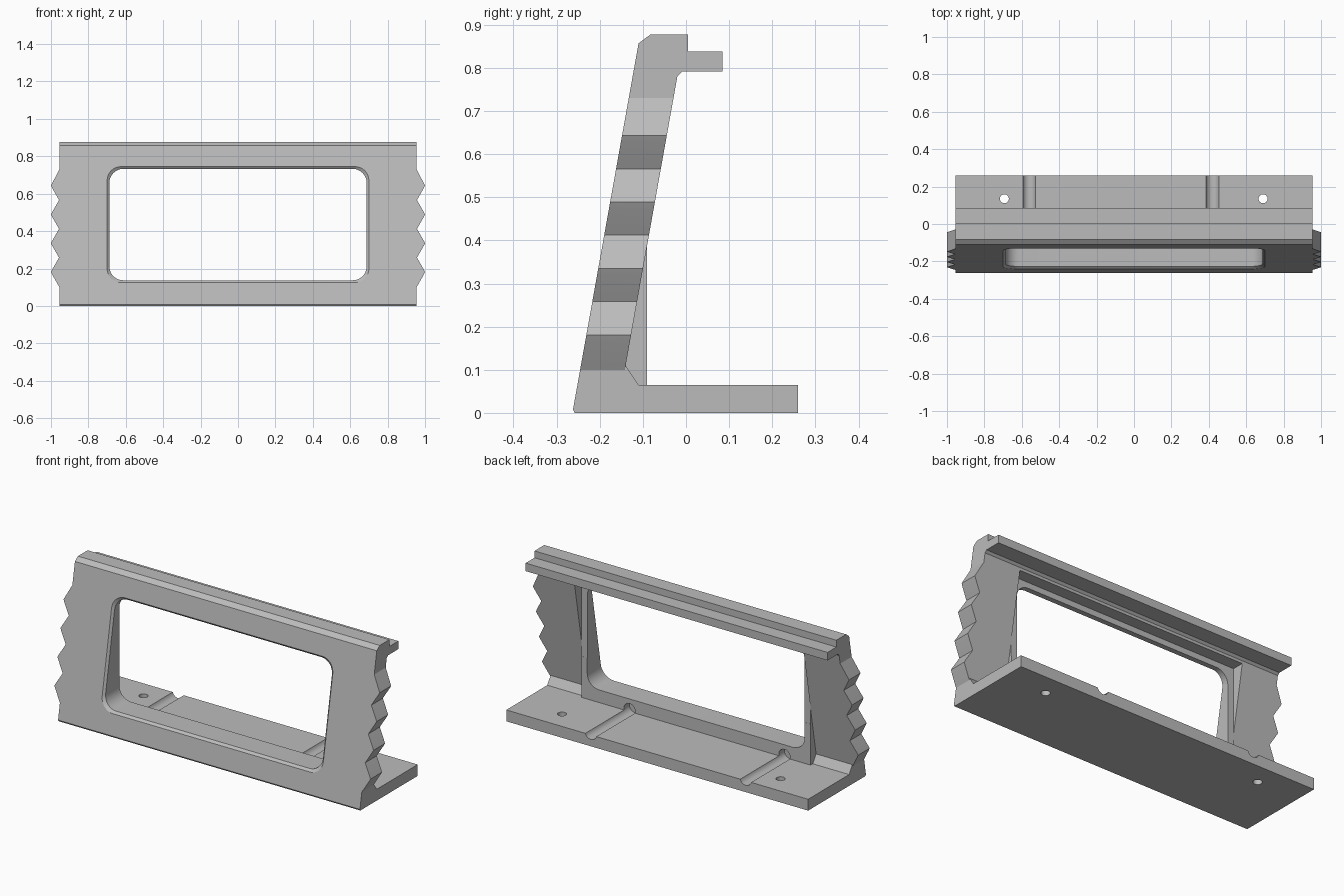
import bpy
import bmesh
from math import sin, cos, pi, radians

cube = bpy.data.objects.get("Cube")
if cube:
    bpy.data.objects.remove(cube, do_unlink=True)

grey = bpy.data.materials.new("plain_grey")
grey.use_nodes = True
colour = (0.5, 0.5, 0.5, 1)
grey.diffuse_color = colour
grey.node_tree.nodes["Principled BSDF"].inputs["Base Color"].default_value = colour

HALF = 0.955          # half width of the extruded body


def front_y(z):
    return -0.262 + (z - 0.008) * 0.179


def back_y(z):
    return -0.14 + (z - 0.11) * 0.179


def loft(name, rings):
    """Closed solid through rings of equal point count."""
    bm = bmesh.new()
    rows = [[bm.verts.new(p) for p in ring] for ring in rings]
    for a, b in zip(rows, rows[1:]):
        for i in range(len(a)):
            j = (i + 1) % len(a)
            bm.faces.new((a[i], a[j], b[j], b[i]))
    bm.faces.new(rows[0])
    bm.faces.new(rows[-1])
    bmesh.ops.recalc_face_normals(bm, faces=bm.faces)
    mesh = bpy.data.meshes.new(name)
    bm.to_mesh(mesh)
    bm.free()
    mesh.materials.append(grey)
    obj = bpy.data.objects.new(name, mesh)
    bpy.context.collection.objects.link(obj)
    return obj


def prism_x(name, profile, half):
    return loft(name, [[(x, y, z) for y, z in profile] for x in (-half, half)])


def circle(r, n=24):
    return [(r * cos(2 * pi * i / n), r * sin(2 * pi * i / n)) for i in range(n)]


def combine(obj, tool, operation):
    mod = obj.modifiers.new(tool.name, "BOOLEAN")
    mod.operation = operation
    mod.solver = "EXACT"
    mod.object = tool
    bpy.context.view_layer.update()
    deps = bpy.context.evaluated_depsgraph_get()
    result = bpy.data.meshes.new_from_object(obj.evaluated_get(deps))
    obj.modifiers.clear()
    obj.data = result
    bpy.data.objects.remove(tool, do_unlink=True)


def smooth(obj):
    bpy.ops.object.select_all(action="DESELECT")
    obj.select_set(True)
    bpy.context.view_layer.objects.active = obj
    bpy.ops.object.shade_smooth_by_angle(angle=radians(30))


# Base, leaning panel and top rail share one side profile
body = prism_x("stand_body", [
    (-0.258, 0), (0.26, 0), (0.26, 0.065), (-0.11, 0.065), (-0.14, 0.11),
    (back_y(0.78), 0.78), (-0.008, 0.792), (0.085, 0.792), (0.085, 0.838),
    (0.005, 0.838), (0.005, 0.877), (-0.083, 0.877), (front_y(0.857), 0.857),
    (-0.262, 0.008)], HALF)

# Upright frame behind the window, and the flat pocket above it
frame = prism_x("window_frame", [
    (-0.2, 0.03), (-0.09, 0.03), (-0.09, 0.45), (-0.13, 0.45)], 0.725)
combine(body, frame, "UNION")
pocket = prism_x("pocket_cutter", [
    (-0.0905, 0.3), (0.05, 0.3), (0.05, 0.766), (-0.0905, 0.766)], 0.725)
combine(body, pocket, "DIFFERENCE")


# Rounded window opening with a chamfered front edge
def window_ring(grow, y_rule, r=0.075):
    w, h = 0.688 + grow, 0.298 + grow
    ring = []
    for k, (sx, sz) in enumerate([(1, 1), (-1, 1), (-1, -1), (1, -1)]):
        for i in range(9):
            a = (k + i / 8) * pi / 2
            x = sx * (w - r) + r * cos(a)
            z = 0.435 + sz * (h - r) + r * sin(a)
            ring.append((x, y_rule(z), z))
    return ring


window = loft("window_cutter", [
    window_ring(0.022, lambda z: front_y(z) - 0.01),
    window_ring(0, lambda z: front_y(z) + 0.012),
    window_ring(0, lambda z: 0.1)])
combine(body, window, "DIFFERENCE")

# Round cable grooves along the base, running into the frame
for x in (-0.56, 0.42):
    groove = loft("groove_cutter", [
        [(x + u, y, 0.075 + v) for u, v in circle(0.036)] for y in (-0.14, 0.3)])
    combine(body, groove, "DIFFERENCE")

# Screw holes through the base
for x in (-0.693, 0.69):
    hole = loft("hole_cutter", [
        [(x + u, 0.135 + v, z) for u, v in circle(0.024)] for z in (-0.1, 0.1)])
    combine(body, hole, "DIFFERENCE")
smooth(body)

# Zigzag grips on both ends of the panel
outline = [(HALF, 0.73)]
for i in range(4):
    peak = 0.643 - 0.154 * i
    outline += [(0.993, peak + 0.014), (1.0, peak), (0.993, peak - 0.014)]
    if i < 3:
        outline.append((0.957, peak - 0.077))
outline.append((HALF, 0.1))
for side, name in ((1, "left_grip"), (-1, "right_grip")):
    grip = loft(name, [[(side * x, rule(z), z) for x, z in outline]
                       for rule in (front_y, back_y)])
    smooth(grip)
